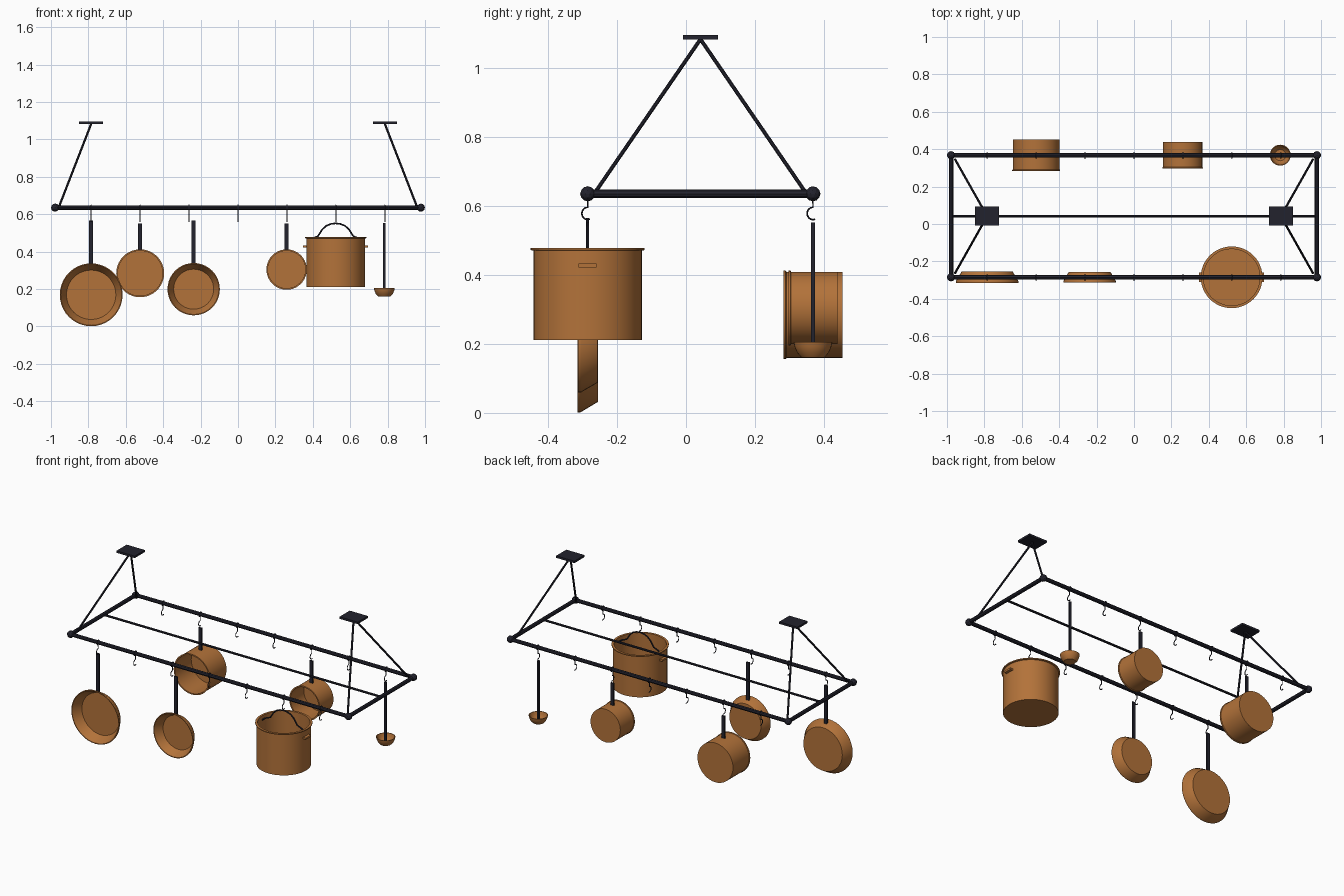
import bpy, bmesh, math
from mathutils import Matrix, Vector

if "Cube" in bpy.data.objects:
    bpy.data.objects.remove(bpy.data.objects["Cube"])


def material(name, rgb):
    m = bpy.data.materials.new(name)
    m.diffuse_color = (*rgb, 1)
    m.use_nodes = True
    m.node_tree.nodes["Principled BSDF"].inputs["Base Color"].default_value = m.diffuse_color
    return m


COPPER = material("copper", (0.45, 0.17, 0.042))
IRON = material("dark_iron", (0.016, 0.016, 0.026))
FRONT, BACK, RAIL_Z, MID = -0.285, 0.368, 0.635, 0.042
HOOKS = [-0.785, -0.523, -0.262, 0, 0.262, 0.523, 0.785]


def finish(bm, name, mat, smooth=True):
    bmesh.ops.recalc_face_normals(bm, faces=bm.faces)
    me = bpy.data.meshes.new(name)
    bm.to_mesh(me)
    bm.free()
    me.materials.append(mat)
    ob = bpy.data.objects.new(name, me)
    bpy.context.collection.objects.link(ob)
    if smooth:
        bpy.ops.object.select_all(action='DESELECT')
        ob.select_set(True)
        bpy.context.view_layer.objects.active = ob
        bpy.ops.object.shade_smooth_by_angle(angle=math.radians(35))
    return ob


def box(name, center, size, mat):
    bm = bmesh.new()
    bmesh.ops.create_cube(bm, size=1, matrix=Matrix.Translation(center)
                          @ Matrix.Diagonal((*size, 1)))
    return finish(bm, name, mat, False)


def tube(name, points, radius, mat=IRON, res=2):
    """Round bar following a path."""
    cu = bpy.data.curves.new(name, 'CURVE')
    cu.dimensions = '3D'
    cu.bevel_depth, cu.bevel_resolution, cu.use_fill_caps = radius, res, True
    sp = cu.splines.new('POLY')
    sp.points.add(len(points) - 1)
    for p, co in zip(sp.points, points):
        p.co = (*co, 1)
    cu.materials.append(mat)
    ob = bpy.data.objects.new(name, cu)
    bpy.context.collection.objects.link(ob)
    bpy.ops.object.select_all(action='DESELECT')
    ob.select_set(True)
    bpy.context.view_layer.objects.active = ob
    bpy.ops.object.convert(target='MESH')
    bpy.ops.object.shade_smooth_by_angle(angle=math.radians(35))


def lathe(name, profile, place, n=40):
    """Turn a (radius, height) profile around its local z axis."""
    bm = bmesh.new()
    rings = []
    for r, h in profile:
        if r == 0:
            rings.append([bm.verts.new((0, 0, h))] * n)
        else:
            rings.append([bm.verts.new((r * math.cos(2 * math.pi * i / n),
                                        r * math.sin(2 * math.pi * i / n), h)) for i in range(n)])
    for a, b in zip(rings, rings[1:]):
        for i in range(n):
            j = (i + 1) % n
            bm.faces.new(dict.fromkeys((a[i], a[j], b[j], b[i])))
    bm.transform(place)
    return finish(bm, name, COPPER)


def hung_pan(name, x, y, z, base, rim, depth, lip, handle_top):
    """Pan hanging by its handle, with the open mouth facing forward."""
    t = 0.005
    prof = [(0, 0), (base, 0), (rim, depth - 0.008), (rim + lip, depth - 0.006),
            (rim + lip, depth), (rim - t, depth), (base - t, t), (0, t)]
    place = Matrix.Translation((x, y + depth / 2, z)) @ Matrix.Rotation(math.pi / 2, 4, 'X')
    lathe(name, prof, place)
    bottom = z + (base + rim) / 2 - 0.003
    box(name + "_handle", (x, y, (bottom + handle_top) / 2),
        (0.021, 0.009, handle_top - bottom), IRON)


# Rectangular rack with ball corners
for y, side in ((FRONT, "front"), (BACK, "back")):
    tube(side + "_rail", [(-0.978, y, RAIL_Z), (0.978, y, RAIL_Z)], 0.012)
for s in (-1, 1):
    x = 0.978 * s
    tube("end_rail", [(x, FRONT, RAIL_Z), (x, BACK, RAIL_Z)], 0.012)
    for y in (FRONT, BACK):
        bm = bmesh.new()
        bmesh.ops.create_icosphere(bm, subdivisions=2, radius=0.022,
                                   matrix=Matrix.Translation((x, y, RAIL_Z)))
        finish(bm, "corner_ball", IRON, False)
        tube("suspension_rod", [(0.785 * s, MID, 1.083),
                                (0.957 * s, y + (0.022 if y < 0 else -0.022), 0.64)], 0.006)
    box("ceiling_plate", (0.785 * s, MID, 1.089), (0.128, 0.102, 0.013), IRON)
tube("middle_rail", [(-0.978, MID, RAIL_Z), (0.978, MID, RAIL_Z)], 0.007)

# Hooks: collar on the rail, short stem and a C-shaped bend
for y in (FRONT, BACK):
    for x in HOOKS:
        ring = [(x, y + 0.014 * math.sin(a * math.pi / 6), RAIL_Z + 0.014 * math.cos(a * math.pi / 6))
                for a in range(13)]
        tube("hook_collar", ring, 0.0028, res=1)
        bend = [(x, y - 0.017 * math.sin(a * math.pi / 8), 0.578 + 0.018 * math.cos(a * math.pi / 8))
                for a in range(10)]
        tube("hook", [(x, y, 0.625)] + bend, 0.0028, res=1)

# Skillets on the front rail
hung_pan("large_skillet", -0.785, FRONT, 0.169, 0.137, 0.168, 0.06, 0.0, 0.565)
hung_pan("small_skillet", -0.237, FRONT, 0.199, 0.112, 0.140, 0.056, 0.0, 0.565)

# Saucepans on the back rail
hung_pan("large_saucepan", -0.523, BACK, 0.284, 0.125, 0.125, 0.170, 0.003, 0.55)
hung_pan("small_saucepan", 0.260, BACK, 0.304, 0.105, 0.105, 0.142, 0.003, 0.55)

# Stock pot with rolled rim, side grips and bail
PX = 0.522
lathe("stock_pot", [(0, 0), (0.157, 0), (0.157, 0.259), (0.165, 0.261), (0.165, 0.267),
                    (0.151, 0.267), (0.151, 0.006), (0, 0.006)],
      Matrix.Translation((PX, FRONT, 0.211)), 48)
for s in (-1, 1):
    box("pot_grip", (PX + 0.163 * s, FRONT, 0.427), (0.022, 0.052, 0.011), COPPER)
half = [(0.153, 0.45), (0.125, 0.47), (0.095, 0.482), (0.085, 0.497), (0.072, 0.518),
        (0.05, 0.538), (0.025, 0.548)]
bail = [(-a, z) for a, z in half] + [(0, 0.551)] + [(a, z) for a, z in reversed(half)]
tube("pot_bail", [(PX + a, FRONT, z) for a, z in bail], 0.0045)

# Ladle with flat-bottomed bowl
lathe("ladle_bowl", [(0, 0), (0.034, 0), (0.046, 0.014), (0.053, 0.03), (0.056, 0.044),
                     (0.052, 0.044), (0.048, 0.03), (0.04, 0.014), (0.03, 0.005), (0, 0.005)],
      Matrix.Translation((0.782, BACK, 0.161)), 28)
box("ladle_handle", (0.782, BACK, 0.36), (0.013, 0.012, 0.385), IRON)
